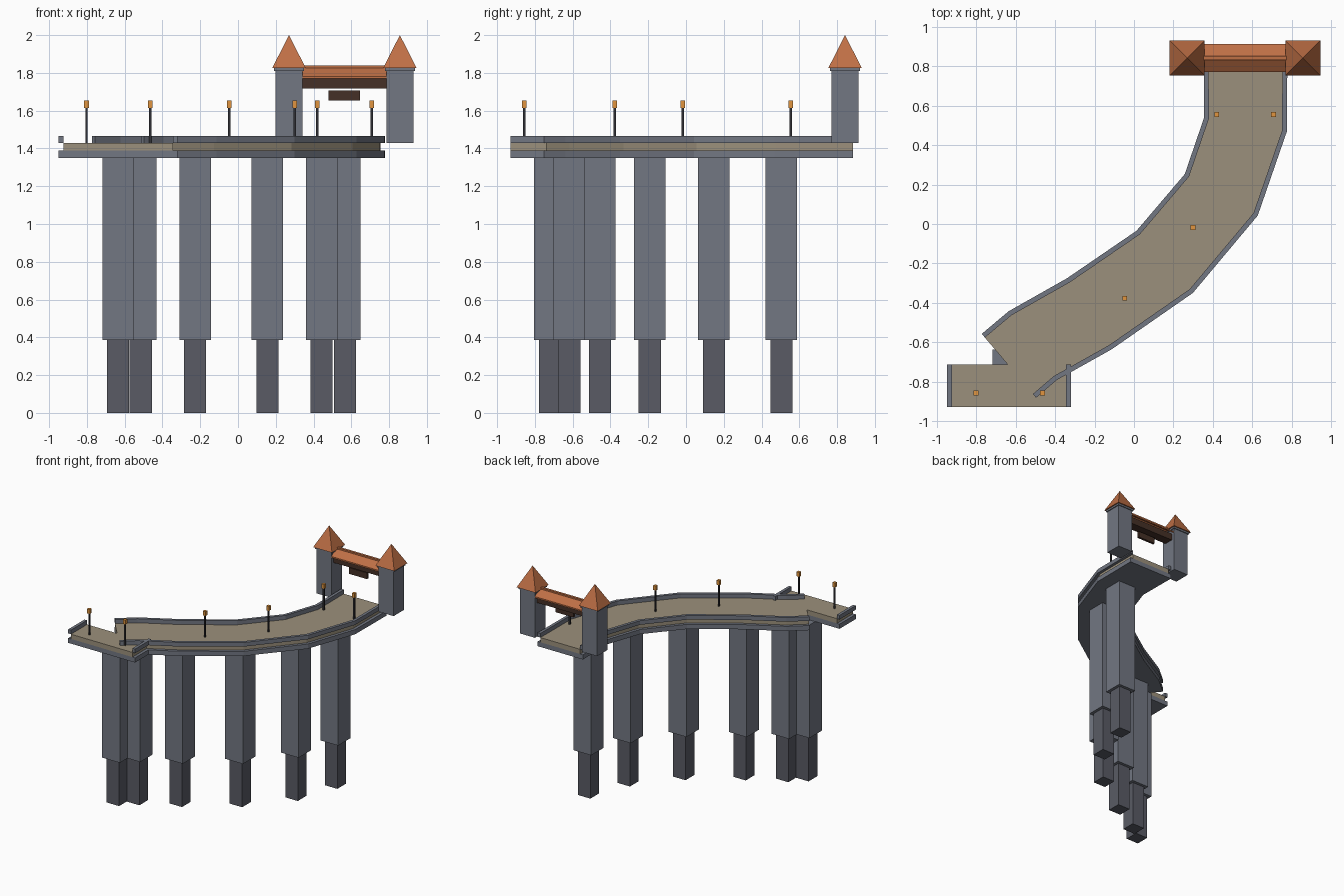
import bpy, bmesh
from mathutils import Vector

if "Cube" in bpy.data.objects:
    bpy.data.objects.remove(bpy.data.objects["Cube"])


def material(name, rgb):
    m = bpy.data.materials.new(name)
    m.diffuse_color = (*rgb, 1)
    m.use_nodes = True
    m.node_tree.nodes["Principled BSDF"].inputs["Base Color"].default_value = m.diffuse_color
    return m


STONE = material("stone", (0.17, 0.185, 0.225))
DARK_STONE = material("dark_stone", (0.10, 0.105, 0.13))
PAVING = material("paving", (0.33, 0.28, 0.20))
TILE = material("roof_tile", (0.52, 0.16, 0.06))
WOOD = material("dark_wood", (0.06, 0.03, 0.02))
IRON = material("iron", (0.03, 0.03, 0.035))
GLOW = material("lantern_glow", (0.75, 0.30, 0.05))


def finish(name, bm, mat):
    bmesh.ops.recalc_face_normals(bm, faces=bm.faces)
    mesh = bpy.data.meshes.new(name)
    bm.to_mesh(mesh)
    bm.free()
    mesh.materials.append(mat)
    ob = bpy.data.objects.new(name, mesh)
    bpy.context.collection.objects.link(ob)
    return ob


def loft(name, rings, mat):
    """Closed rings of equal length, bridged and capped."""
    bm = bmesh.new()
    rows = [[bm.verts.new(p) for p in ring] for ring in rings]
    n = len(rows[0])
    for a, b in zip(rows, rows[1:]):
        for i in range(n):
            j = (i + 1) % n
            bm.faces.new((a[i], a[j], b[j], b[i]))
    bm.faces.new(rows[0])
    bm.faces.new(rows[-1])
    return finish(name, bm, mat)


def box(name, x, y, z0, z1, sx, sy, mat):
    corners = [(x + i * sx / 2, y + j * sy / 2)
               for i, j in ((-1, -1), (1, -1), (1, 1), (-1, 1))]
    return loft(name, [[(*c, z) for c in corners] for z in (z0, z1)], mat)


def strip(name, path, s0, s1, z0, z1, mat):
    """Sweep a rectangle spanning side offsets s0..s1 along a path."""
    pts = [Vector(p) for p in path]
    dirs = [(b - a).normalized() for a, b in zip(pts, pts[1:])]
    rings = []
    for i, p in enumerate(pts):
        t = (dirs[max(i - 1, 0)] + dirs[min(i, len(dirs) - 1)]).normalized()
        side = Vector((-t.y, t.x))
        rings.append([(*(p + side * s), z)
                      for s, z in ((s0, z0), (s1, z0), (s1, z1), (s0, z1))])
    return loft(name, rings, mat)


def roadway(name, path, inner, outer):
    strip(name + "_slab", path, -outer, outer, 1.35, 1.39, STONE)
    strip(name + "_deck", path, -inner, inner, 1.39, 1.43, PAVING)
    strip(name + "_parapet_left", path, inner, outer, 1.43, 1.465, STONE)
    strip(name + "_parapet_right", path, -outer, -inner, 1.43, 1.465, STONE)


# Curved bridge and its end landing
piers = [(-0.635, -0.72), (-0.515, -0.618), (-0.227, -0.456),
         (0.156, -0.192), (0.443, 0.148), (0.566, 0.505)]
roadway("bridge", piers + [(0.566, 0.885)], 0.188, 0.213)
roadway("landing", [(-0.635, -0.93), (-0.635, -0.712)], 0.29, 0.315)

# Piers, one below each bend
for x, y in piers:
    box("pier_base", x, y, 0, 0.39, 0.117, 0.117, DARK_STONE)
    box("pier_shaft", x, y, 0.385, 1.35, 0.167, 0.167, STONE)

# Lamp posts
for x, y in [(0.42, 0.555), (0.708, 0.555), (0.30, -0.017),
             (-0.047, -0.377), (-0.465, -0.857), (-0.802, -0.857)]:
    box("lamp_post", x, y, 1.43, 1.62, 0.012, 0.012, IRON)
    box("lantern", x, y, 1.615, 1.653, 0.025, 0.025, GLOW)

# Gate towers with pyramid roofs
TY = 0.842
for x in (0.27, 0.857):
    box("gate_tower", x, TY, 1.43, 1.81, 0.142, 0.142, STONE)
    box("tower_cornice", x, TY, 1.81, 1.832, 0.158, 0.158, STONE)
    bm = bmesh.new()
    base = [bm.verts.new((x + i * 0.089, TY + j * 0.089, 1.825))
            for i, j in ((-1, -1), (1, -1), (1, 1), (-1, 1))]
    tip = bm.verts.new((x, TY, 2.0))
    bm.faces.new(base)
    for i in range(4):
        bm.faces.new((base[i], base[(i + 1) % 4], tip))
    finish("tower_roof", bm, TILE)

# Gabled roof over the gateway, lintel and hanging board
GX = 0.5635
gable = [(-0.071, 1.77), (-0.071, 1.782), (0, 1.832), (0.071, 1.782),
         (0.071, 1.77), (0, 1.82)]
loft("gate_roof", [[(x, TY + y, z) for y, z in gable] for x in (0.34, 0.787)], TILE)
box("roof_ridge", GX, TY, 1.818, 1.838, 0.447, 0.02, TILE)
box("gate_lintel", GX, TY, 1.717, 1.775, 0.447, 0.08, WOOD)
box("hanging_board", GX, TY - 0.02, 1.655, 1.707, 0.167, 0.02, WOOD)
